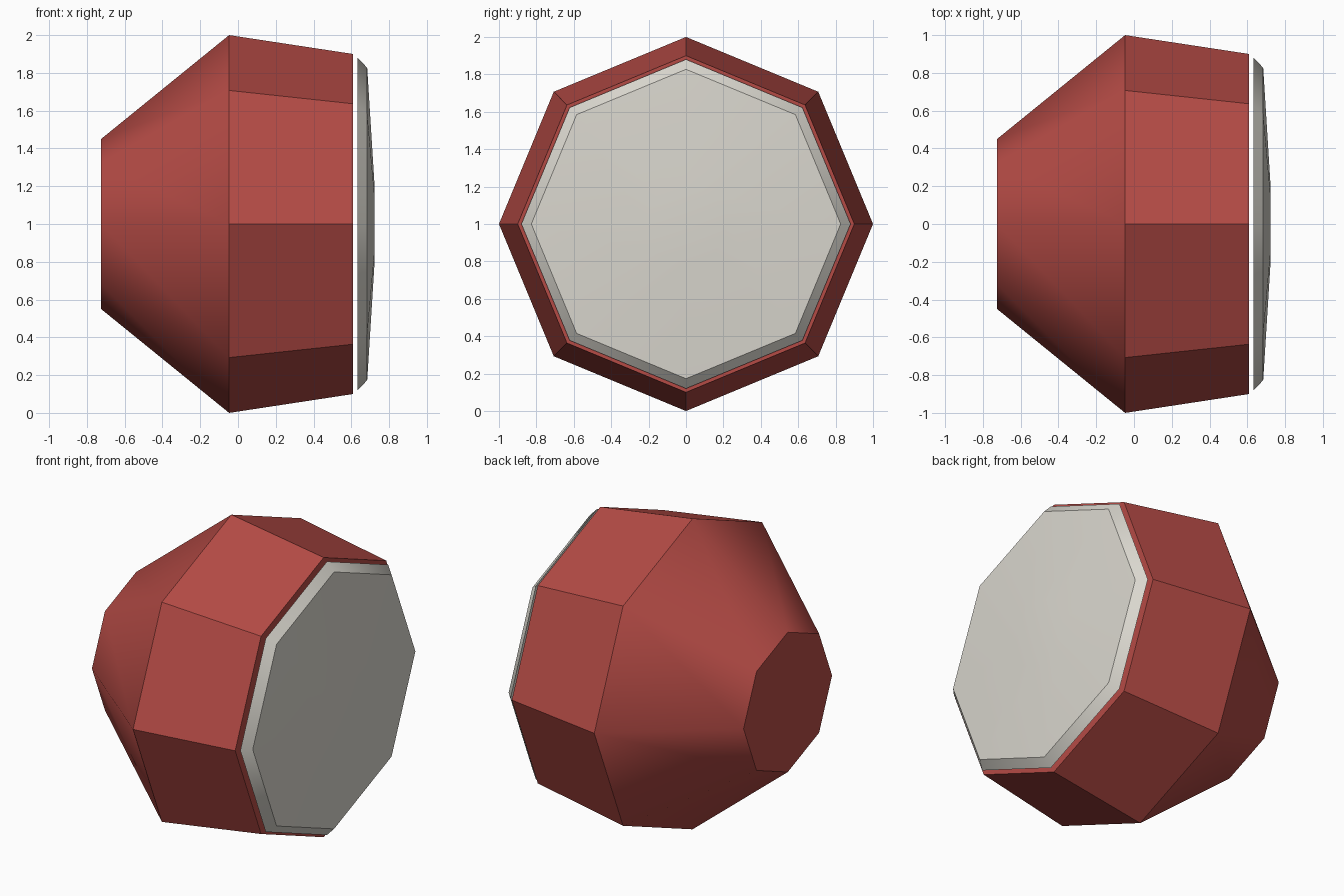
import bpy, bmesh, math

if "Cube" in bpy.data.objects:
    bpy.data.objects.remove(bpy.data.objects["Cube"])

SIDES = 8


def material(name, rgb):
    m = bpy.data.materials.new(name)
    m.diffuse_color = (*rgb, 1)
    m.use_nodes = True
    m.node_tree.nodes["Principled BSDF"].inputs["Base Color"].default_value = m.diffuse_color
    return m


def lathe_x(name, profile, mat, smooth_angle):
    """Closed octagonal body around the x axis from (x, radius) rings."""
    bm = bmesh.new()
    rings = []
    for x, r in profile:
        rings.append([bm.verts.new((x, r * math.cos(math.tau * i / SIDES),
                                    1 + r * math.sin(math.tau * i / SIDES)))
                      for i in range(SIDES)])
    for a, b in zip(rings, rings[1:]):
        for i in range(SIDES):
            j = (i + 1) % SIDES
            bm.faces.new((a[i], a[j], b[j], b[i]))
    bm.faces.new(rings[0])
    bm.faces.new(rings[-1])
    bmesh.ops.recalc_face_normals(bm, faces=bm.faces)
    me = bpy.data.meshes.new(name)
    bm.to_mesh(me)
    bm.free()
    me.materials.append(mat)
    ob = bpy.data.objects.new(name, me)
    bpy.context.collection.objects.link(ob)
    bpy.ops.object.select_all(action='DESELECT')
    ob.select_set(True)
    bpy.context.view_layer.objects.active = ob
    bpy.ops.object.shade_smooth_by_angle(angle=math.radians(smooth_angle))
    return ob


red = material("red paint", (0.46, 0.07, 0.06))
glass = material("pale glass", (0.70, 0.68, 0.62))

# Lamp housing: smooth tapered back, faceted front band
lathe_x("lamp_housing", [(-0.725, 0.45), (-0.047, 1.0), (0.61, 0.9)], red, 40)

# Lens: bevelled rim and shallow dome, floating just ahead of the housing
lathe_x("lamp_lens", [(0.633, 0.88), (0.684, 0.827), (0.722, 0.22)], glass, 37)
